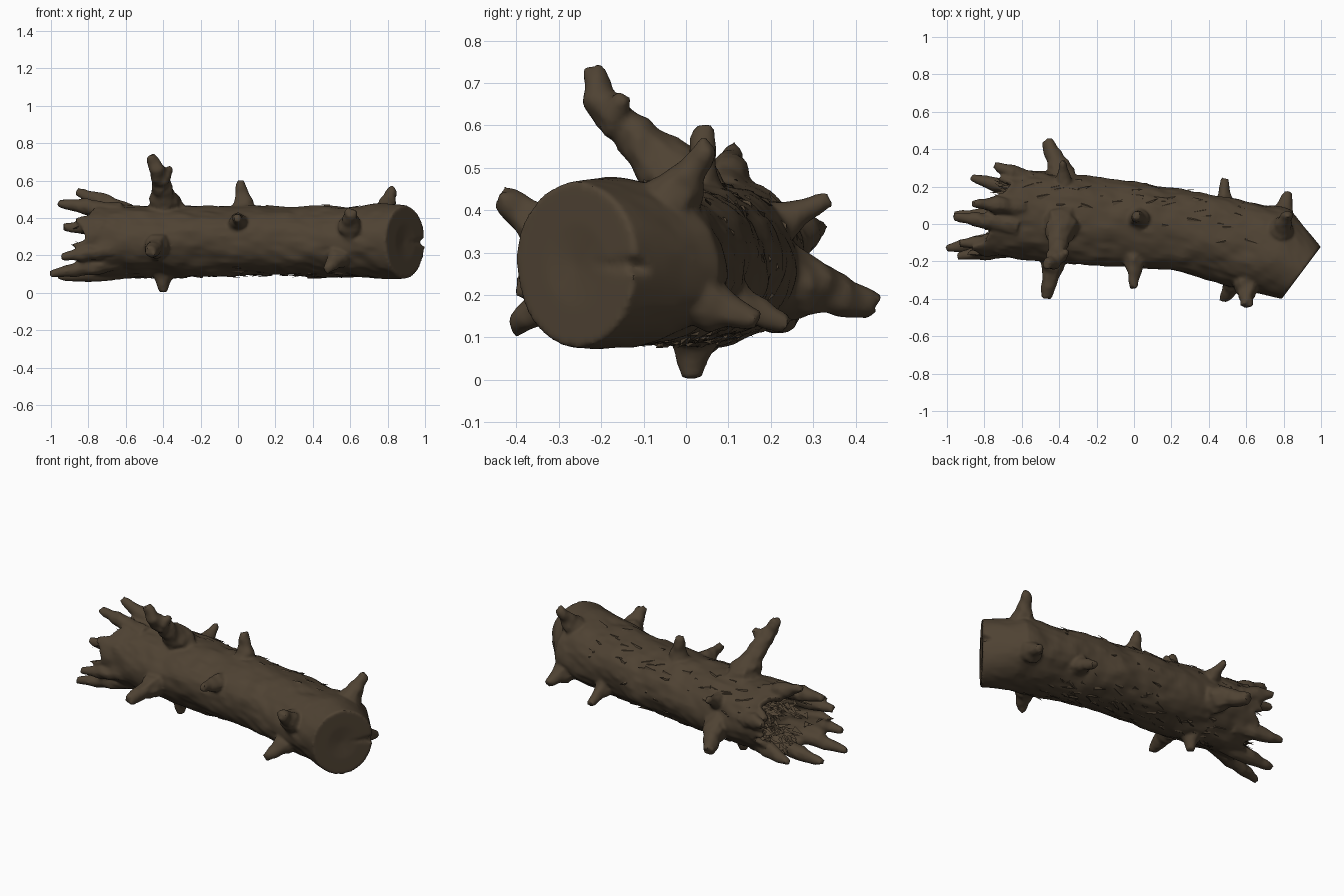
import bpy, bmesh, math, random
from mathutils import Vector, noise

if "Cube" in bpy.data.objects:
    bpy.data.objects.remove(bpy.data.objects["Cube"])

random.seed(4)
bark = bpy.data.materials.new("dark_bark")
bark.diffuse_color = (0.078, 0.055, 0.033, 1)
bark.use_nodes = True
bark.node_tree.nodes["Principled BSDF"].inputs["Base Color"].default_value = bark.diffuse_color
SIDES = 48
body_parts = []


def finish(bm, name):
    bmesh.ops.recalc_face_normals(bm, faces=bm.faces)
    me = bpy.data.meshes.new(name)
    bm.to_mesh(me)
    bm.free()
    me.materials.append(bark)
    ob = bpy.data.objects.new(name, me)
    bpy.context.collection.objects.link(ob)
    return ob


def smooth(ob, angle):
    bpy.ops.object.select_all(action='DESELECT')
    ob.select_set(True)
    bpy.context.view_layer.objects.active = ob
    bpy.ops.object.shade_smooth_by_angle(angle=math.radians(angle))


def bridge(bm, a, b):
    n = len(a)
    for i in range(n):
        bm.faces.new((a[i], a[(i + 1) % n], b[(i + 1) % n], b[i]))


# Trunk stations: x, y, half width, half height, slant of the section
STATIONS = [
    (-0.76, 0.06, 0.23, 0.195, 0.10),
    (-0.50, 0.045, 0.235, 0.192, 0.02),
    (0.20, -0.025, 0.222, 0.186, 0),
    (0.60, -0.115, 0.232, 0.19, 0.02),
    (0.765, -0.15, 0.23, 0.199, 0.065),
    (0.895, -0.26, 0.14, 0.196, 0.105),
]


def station(x):
    for a, b in zip(STATIONS, STATIONS[1:]):
        if x <= b[0]:
            t = max(0, (x - a[0]) / (b[0] - a[0]))
            return [p + (q - p) * t for p, q in zip(a, b)]
    return list(STATIONS[-1])


def surface(x, ang, scale=1.0, rough=1.0):
    """Point on the bark at a given distance along the trunk and angle."""
    x, y, w, h, s = station(x)
    c, d = math.cos(ang), math.sin(ang)
    p = Vector((x + s * c * scale, y + w * c * scale, 0.277 - 0.006 * x + h * d * scale))
    n = noise.noise(Vector((p.x * 5, p.y * 7, p.z * 7))) * 0.016
    n += noise.noise(Vector((p.x * 14, p.y * 25, p.z * 25))) * 0.009
    return p + Vector((0, c, d)) * n * rough


# Trunk with a hollow broken end and a slanted sawn end
bm = bmesh.new()
angles = [2 * math.pi * i / SIDES for i in range(SIDES)]
jag = [random.uniform(-0.05, 0.05) for _ in angles]
rings = []
for depth, scale in ((0.14, 0.5), (0.08, 0.72), (0, 0.85)):
    ring = []
    for a, j in zip(angles, jag):
        p = surface(-0.76, a, scale)
        p.x += depth + (j if depth == 0 else j * 0.5)
        ring.append(bm.verts.new(p))
    rings.append(ring)
COUNT = 66
for k in range(COUNT + 1):
    x = -0.76 + 1.655 * k / COUNT
    fade = max(0, 1 - k / 4)
    rough = min(1, (COUNT - k) / 8 + 0.3)
    ring = []
    for a, j in zip(angles, jag):
        p = surface(x, a, 1, rough)
        p.x += j * fade
        ring.append(bm.verts.new(p))
    rings.append(ring)
for scale in (0.93, 0.5):
    rings.append([bm.verts.new(surface(0.895, a, scale, 0)) for a in angles])
# Drying crack that notches the far rim of the sawn end
for ring in rings[-3:]:
    ring[0].co += Vector((-0.035, -0.03, 0))
for a, b in zip(rings, rings[1:]):
    bridge(bm, a, b)
bm.faces.new(rings[0])
heart = bm.verts.new(surface(0.895, 0, 0, 0) - Vector((0.012, 0, 0)))
for i in range(SIDES):
    bm.faces.new((rings[-1][i], rings[-1][(i + 1) % SIDES], heart))
trunk = finish(bm, "trunk")


def limb(name, pts, radii, sides=12, steps=5, ragged=0.012):
    """Knobbly tapering limb along a bent path with a broken tip."""
    bm, prev = bmesh.new(), None
    total = (len(pts) - 1) * steps
    for k in range(total + 1):
        i = min(k // steps, len(pts) - 2)
        t = k / steps - i
        c = pts[i].lerp(pts[i + 1], t)
        r = radii[i] + (radii[i + 1] - radii[i]) * t
        a = (pts[i + 1] - pts[max(i - 1, 0)]).normalized()
        b = (pts[min(i + 2, len(pts) - 1)] - pts[i]).normalized()
        d = a.lerp(b, t).normalized()
        ref = Vector((1, 0, 0)) if abs(d.x) < 0.7 else Vector((0, 0, 1))
        u = d.cross(ref).normalized()
        v = d.cross(u)
        ring = []
        for s in range(sides):
            g = 2 * math.pi * s / sides
            p = c + (u * math.cos(g) + v * math.sin(g)) * r
            p += (p - c) * noise.noise(p * 22) * 0.3
            if k == total:
                p += d * random.uniform(-ragged, ragged)
            ring.append(bm.verts.new(p))
        if prev:
            bridge(bm, prev, ring)
        else:
            bm.faces.new(ring)
        prev = ring
    tip = bm.verts.new(pts[-1] + d * 0.004)
    for s in range(sides):
        bm.faces.new((prev[s], prev[(s + 1) % sides], tip))
    body_parts.append(finish(bm, name))


def branch(name, x, ang, tip, r):
    """Broken branch that flares out of the bark and tapers to its tip."""
    tip = Vector(tip)
    root = surface(x, ang)
    limb(name, [surface(x, ang, 0.68), root.lerp(tip, 0.1), root.lerp(tip, 0.45), tip],
         (1.75 * r, 1.2 * r, 0.85 * r, 0.52 * r))


# Broken branches: place along trunk, angle around it, tip, thickness
branch("tall_branch", -0.385, 1.75, (-0.42, -0.18, 0.635), 0.07)
branch("front_left_branch", -0.41, 3.3, (-0.47, -0.395, 0.215), 0.055)
branch("front_middle_knot", 0.005, 2.6, (0, -0.34, 0.40), 0.043)
branch("front_right_branch", 0.63, 2.75, (0.6, -0.435, 0.435), 0.055)
branch("low_right_branch", 0.55, 3.6, (0.475, -0.41, 0.12), 0.047)
branch("top_middle_branch", 0.03, 1.4, (0.01, 0.045, 0.595), 0.045)
branch("top_right_branch", 0.75, 1.0, (0.83, 0.055, 0.555), 0.048)
branch("back_right_branch", 0.74, -0.5, (0.825, 0.165, 0.14), 0.048)
branch("back_middle_branch", 0.47, -0.5, (0.485, 0.235, 0.13), 0.042)
branch("back_left_branch", -0.4, -0.25, (-0.465, 0.44, 0.175), 0.06)
branch("back_left_spur", -0.39, 0.55, (-0.38, 0.335, 0.425), 0.036)
branch("underside_branch", -0.4, -1.65, (-0.4, 0.015, 0.008), 0.042)

# Forked end of the tall branch
fork = Vector((-0.41, -0.15, 0.595))
for name, tip, r in (("tall_branch_tip", (-0.465, -0.215, 0.735), 0.05),
                     ("tall_branch_spur", (-0.36, -0.145, 0.665), 0.04)):
    tip = Vector(tip)
    limb(name, [fork, fork.lerp(tip, 0.5) - Vector((0, 0.025, 0)), tip], (r, 0.85 * r, 0.5 * r))

# Long splinters around the broken end: angle and tip
SPLINTERS = [
    (1.35, (-0.86, 0.11, 0.54)), (1.9, (-0.96, 0.04, 0.48)),
    (2.65, (-0.93, -0.10, 0.35)), (3.4, (-0.94, -0.17, 0.19)),
    (4.0, (-1.0, -0.13, 0.10)), (4.6, (-0.96, 0.05, 0.085)),
    (5.4, (-0.87, 0.25, 0.14)), (0.3, (-0.74, 0.31, 0.36)),
]
for i, (ang, tip) in enumerate(SPLINTERS):
    b, t = surface(-0.61, ang, 0.8), Vector(tip)
    limb(f"splinter_{i + 1}", [b, b.lerp(t, 0.55), t], (0.05, 0.045, 0.02), 10, 4, 0.015)

# Fuse trunk, branches and splinters into one continuous bark skin
bpy.ops.object.select_all(action='DESELECT')
for ob in body_parts + [trunk]:
    ob.select_set(True)
bpy.context.view_layer.objects.active = trunk
bpy.ops.object.join()
trunk.name = "log_body"
mod = trunk.modifiers.new("fuse", 'REMESH')
mod.mode, mod.voxel_size = 'VOXEL', 0.0095
mod = trunk.modifiers.new("soften", 'SMOOTH')
mod.factor, mod.iterations = 0.5, 3
for mod in list(trunk.modifiers):
    bpy.ops.object.modifier_apply(modifier=mod.name)
if not trunk.data.materials:
    trunk.data.materials.append(bark)
smooth(trunk, 45)


def shard(bm, c, along, out, length, width):
    """Thin three-sided sliver standing on point c."""
    side = along.cross(out).normalized() * width
    base = [bm.verts.new(c + q) for q in (side, -side, out * width * 0.6)]
    tip = bm.verts.new(c + along * length + out * random.uniform(0, 0.008))
    bm.faces.new(base)
    for i in range(3):
        bm.faces.new((base[i], base[(i + 1) % 3], tip))


# Shredded wood inside the broken end, densest at the back
bm = bmesh.new()
for _ in range(170):
    a, r = random.gauss(0.3, 1.2), math.sqrt(random.random()) * 0.85
    p = surface(-0.76, a, r)
    p.x += 0.10 * (1 - r) + random.uniform(-0.01, 0.05)
    along = Vector((-1, random.uniform(-0.6, 1), random.uniform(-0.8, 0.8))).normalized()
    shard(bm, p, along, along.orthogonal().normalized(),
          random.uniform(0.04, 0.10), random.uniform(0.008, 0.018))
smooth(finish(bm, "shredded_wood"), 20)

# Loose bark flakes, mostly on the back and underside
bm = bmesh.new()
for _ in range(130):
    a = random.choice((random.gauss(0.8, 0.4), random.gauss(-1.2, 0.4), random.gauss(-1.5, 0.3)))
    p = surface(random.uniform(-0.65, 0.6), a, 0.975)
    out = Vector((0, math.cos(a), math.sin(a)))
    along = (Vector((random.choice((-1, 1)), 0, 0)) + out.cross(Vector((1, 0, 0)))
             * random.uniform(-0.5, 0.5) + out * 0.08).normalized()
    shard(bm, p, along, out, random.uniform(0.04, 0.09), random.uniform(0.008, 0.02))
smooth(finish(bm, "bark_flakes"), 20)
